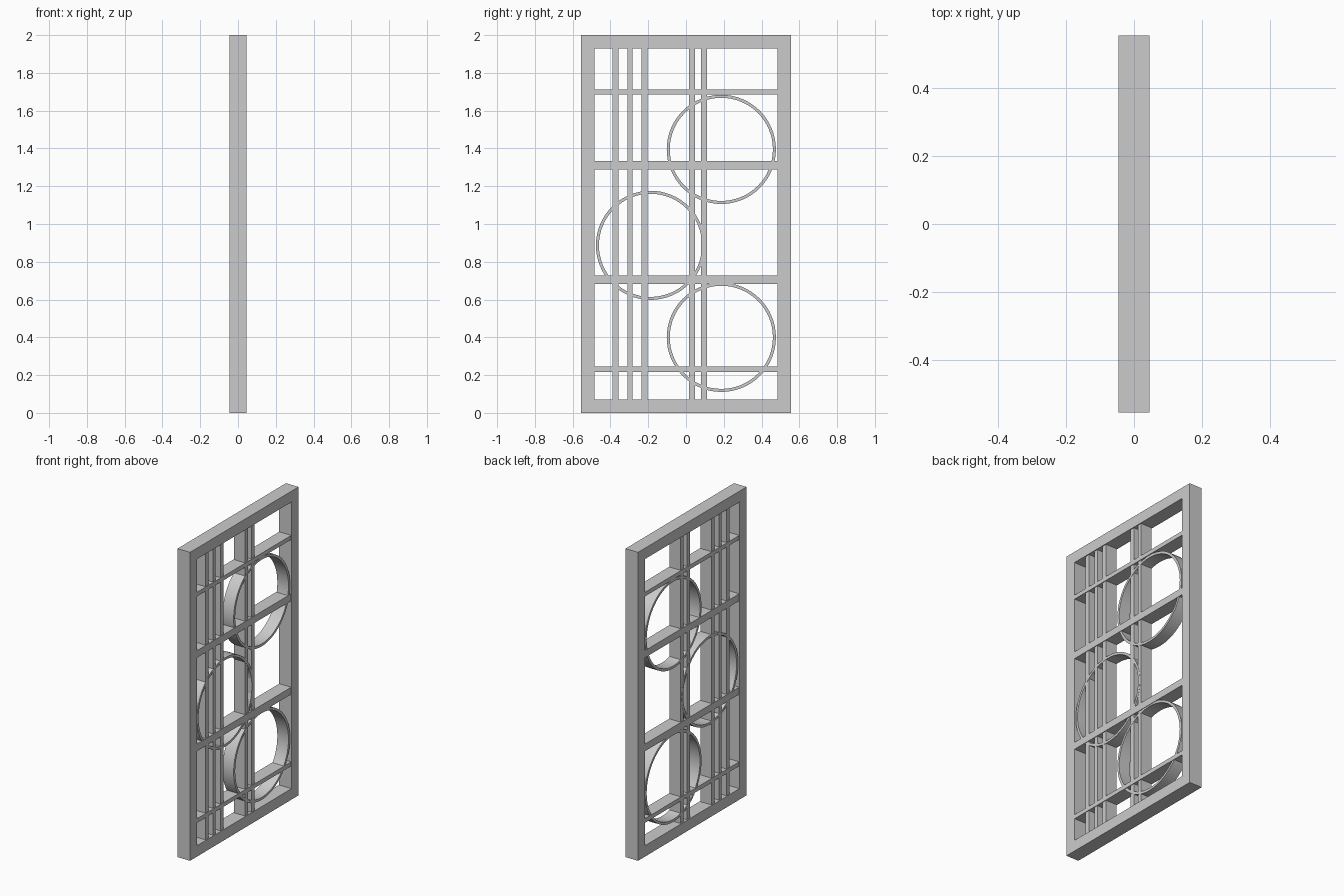
import bpy, bmesh, math

if "Cube" in bpy.data.objects:
    bpy.data.objects.remove(bpy.data.objects["Cube"])

HALF_W, HEIGHT, FRAME = 0.555, 2.0, 0.071
IN_W = HALF_W - FRAME


def box(name, depth, y0, y1, z0, z1):
    bm = bmesh.new()
    bmesh.ops.create_cube(bm, size=1)
    for v in bm.verts:
        v.co = (v.co.x * depth,
                (y0 + y1) / 2 + v.co.y * (y1 - y0),
                (z0 + z1) / 2 + v.co.z * (z1 - z0))
    me = bpy.data.meshes.new(name)
    bm.to_mesh(me)
    bm.free()
    ob = bpy.data.objects.new(name, me)
    bpy.context.collection.objects.link(ob)


def ring(name, y, z, outer=0.289, inner=0.273, depth=0.08, n=64):
    # rectangular section swept around the x axis
    bm = bmesh.new()
    section = [(inner, -depth / 2), (outer, -depth / 2),
               (outer, depth / 2), (inner, depth / 2)]
    loops = [[bm.verts.new((x, r * math.cos(a), r * math.sin(a))) for r, x in section]
             for a in (2 * math.pi * i / n for i in range(n))]
    for i in range(n):
        a, b = loops[i], loops[(i + 1) % n]
        for k in range(4):
            m = (k + 1) % 4
            bm.faces.new((a[k], a[m], b[m], b[k]))
    bmesh.ops.recalc_face_normals(bm, faces=bm.faces)
    me = bpy.data.meshes.new(name)
    bm.to_mesh(me)
    bm.free()
    ob = bpy.data.objects.new(name, me)
    ob.location = (0, y, z)
    bpy.context.collection.objects.link(ob)
    bpy.ops.object.select_all(action='DESELECT')
    ob.select_set(True)
    bpy.context.view_layer.objects.active = ob
    bpy.ops.object.shade_smooth_by_angle(angle=math.radians(30))


# Outer frame: one solid border with a rectangular opening
bm = bmesh.new()
section = []
for y, z, sy, sz in ((-1, 0, 1, 1), (1, 0, -1, 1), (1, 1, -1, -1), (-1, 1, 1, -1)):
    oy, oz = y * HALF_W, z * HEIGHT
    iy, iz = oy + sy * FRAME, oz + sz * FRAME
    section.append([bm.verts.new(c) for c in (
        (-0.045, oy, oz), (0.045, oy, oz), (0.045, iy, iz), (-0.045, iy, iz))])
for i in range(4):
    a, b = section[i], section[(i + 1) % 4]
    for k in range(4):
        m = (k + 1) % 4
        bm.faces.new((a[k], a[m], b[m], b[k]))
bmesh.ops.recalc_face_normals(bm, faces=bm.faces)
me = bpy.data.meshes.new("outer_frame")
bm.to_mesh(me)
bm.free()
bpy.context.collection.objects.link(bpy.data.objects.new("outer_frame", me))

# Horizontal rails: (centre height, thickness)
for i, (z, t) in enumerate(((0.231, 0.027), (0.705, 0.046), (1.311, 0.046), (1.699, 0.027))):
    box(f"rail_{i + 1}", 0.086, -IN_W, IN_W, z - t / 2, z + t / 2)

# Vertical bars: (centre, width)
for i, (y, t) in enumerate(((-0.374, 0.031), (-0.297, 0.026), (-0.220, 0.031),
                            (0.031, 0.031), (0.096, 0.031))):
    box(f"bar_{i + 1}", 0.078, y - t / 2, y + t / 2, FRAME, HEIGHT - FRAME)

# Decorative rings
for i, (y, z) in enumerate(((0.187, 0.400), (-0.188, 0.887), (0.187, 1.395))):
    ring(f"ring_{i + 1}", y, z)
